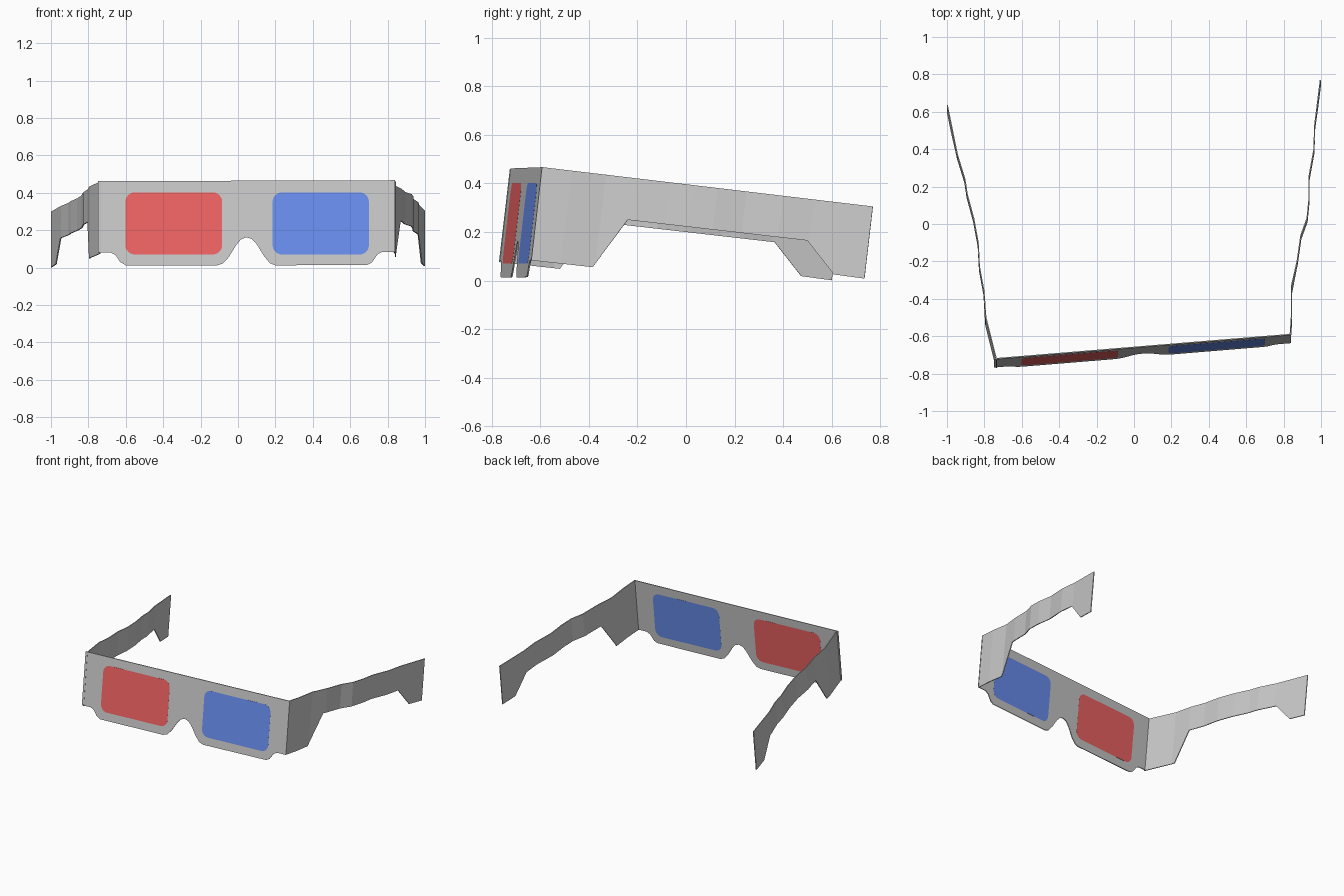
import bpy, bmesh
from math import sin, cos, pi
from mathutils import Matrix

if "Cube" in bpy.data.objects:
    bpy.data.objects.remove(bpy.data.objects["Cube"])

# Flat front-plane drawing (x, z) -> slightly turned and leaning card plane
CARD = Matrix(((1, 0, 0, 0),
               (0.0818, 0.115, -1, -0.7124),
               (0, 1, 0, 0),
               (0, 0, 0, 1)))


def flat_part(name, loops, half_thickness, color=None):
    """Filled 2D outline (extra loops are holes), extruded and laid on the card plane."""
    cu = bpy.data.curves.new(name + "_outline", 'CURVE')
    cu.dimensions = '2D'
    cu.fill_mode = 'BOTH'
    cu.extrude = half_thickness
    for pts in loops:
        sp = cu.splines.new('POLY')
        sp.points.add(len(pts) - 1)
        for p, (x, z) in zip(sp.points, pts):
            p.co = (x, z, 0, 1)
        sp.use_cyclic_u = True
    tmp = bpy.data.objects.new(name + "_outline", cu)
    bpy.context.collection.objects.link(tmp)
    bpy.context.view_layer.update()
    dg = bpy.context.evaluated_depsgraph_get()
    me = bpy.data.meshes.new_from_object(tmp.evaluated_get(dg))
    bpy.data.objects.remove(tmp)
    me.transform(CARD)
    me.name = name
    bm = bmesh.new()
    bm.from_mesh(me)
    bmesh.ops.remove_doubles(bm, verts=bm.verts, dist=1e-5)
    bmesh.ops.recalc_face_normals(bm, faces=bm.faces)
    for f in bm.faces:
        f.smooth = False
    bm.to_mesh(me)
    bm.free()
    ob = bpy.data.objects.new(name, me)
    bpy.context.collection.objects.link(ob)
    if color:
        mat = bpy.data.materials.new(name + "_colour")
        mat.diffuse_color = color
        mat.use_nodes = True
        mat.node_tree.nodes["Principled BSDF"].inputs["Base Color"].default_value = mat.diffuse_color
        me.materials.clear()
        me.materials.append(mat)
    return ob


def rounded_rect(x0, x1, z0, z1, r, n=6):
    pts = []
    for i, (cx, cz) in enumerate(((x1 - r, z1 - r), (x0 + r, z1 - r),
                                  (x0 + r, z0 + r), (x1 - r, z0 + r))):
        for k in range(n + 1):
            a = (i + k / n) * pi / 2
            pts.append((cx + r * cos(a), cz + r * sin(a)))
    return pts


def lerp(table, s):
    for (a, va), (b, vb) in zip(table, table[1:]):
        if s <= b:
            return va + (vb - va) * (s - a) / (b - a)
    return table[-1][1]


# Front card with nose notch and two lens openings
outline = [(-0.748, 0.462), (-0.748, 0.08), (-0.68, 0.08), (-0.655, 0.068),
           (-0.63, 0.03), (-0.60, 0.012), (-0.11, 0.012), (-0.08, 0.022),
           (-0.05, 0.055), (-0.01, 0.12), (0.015, 0.15), (0.045, 0.162),
           (0.075, 0.152), (0.10, 0.125), (0.14, 0.06), (0.17, 0.024),
           (0.20, 0.012), (0.69, 0.014), (0.715, 0.026), (0.745, 0.07),
           (0.77, 0.084), (0.84, 0.084), (0.84, 0.467)]
red_lens = rounded_rect(-0.602, -0.085, 0.07, 0.402, 0.05)
blue_lens = rounded_rect(0.185, 0.70, 0.07, 0.402, 0.05)
flat_part("front_card", [outline, red_lens, blue_lens], 0.003)

# Coloured lenses filling the openings
flat_part("red_lens", [red_lens], 0.0034, (0.9, 0.13, 0.13, 1))
flat_part("blue_lens", [blue_lens], 0.0034, (0.15, 0.28, 0.9, 1))

# Depth of the temple arm below its top edge, along its length
DEPTH = [(-0.59, 0.384), (-0.34, 0.382), (-0.22, 0.173),
         (0.52, 0.17), (0.644, 0.295), (0.77, 0.297)]


def temple_arm(name, bends, dy, dz):
    """Creased card strip: bends gives (length position, x)."""
    stations = sorted({round(s - dy, 4) for s, _ in bends} | {s for s, _ in DEPTH})
    bm = bmesh.new()
    prev = None
    for s in stations:
        d = lerp(DEPTH, s)
        x = lerp(bends, s + dy)
        top = 0.467 - 0.119 * (s + 0.59) + dz
        pair = (bm.verts.new((x, s + dy, top)),
                bm.verts.new((x, s + dy - 0.117 * d, top - d)))
        if prev:
            bm.faces.new((prev[0], prev[1], pair[1], pair[0]))
        prev = pair
    me = bpy.data.meshes.new(name)
    bm.to_mesh(me)
    bm.free()
    ob = bpy.data.objects.new(name, me)
    bpy.context.collection.objects.link(ob)
    mod = ob.modifiers.new("card_thickness", 'SOLIDIFY')
    mod.thickness = 0.006
    mod.offset = 0


# Creased temple arms
temple_arm("right_temple_arm",
           [(-0.59, 0.835), (-0.47, 0.843), (-0.33, 0.842), (-0.20, 0.872),
            (-0.06, 0.892), (0.03, 0.925), (0.13, 0.935), (0.25, 0.935),
            (0.40, 0.962), (0.53, 0.966), (0.77, 0.996)], 0, 0)
temple_arm("left_temple_arm",
           [(-0.725, -0.735), (-0.50, -0.792), (-0.36, -0.802), (-0.23, -0.826),
            (-0.10, -0.833), (0.03, -0.857), (0.16, -0.892), (0.24, -0.904),
            (0.37, -0.944), (0.635, -0.998)], -0.135, -0.007)
